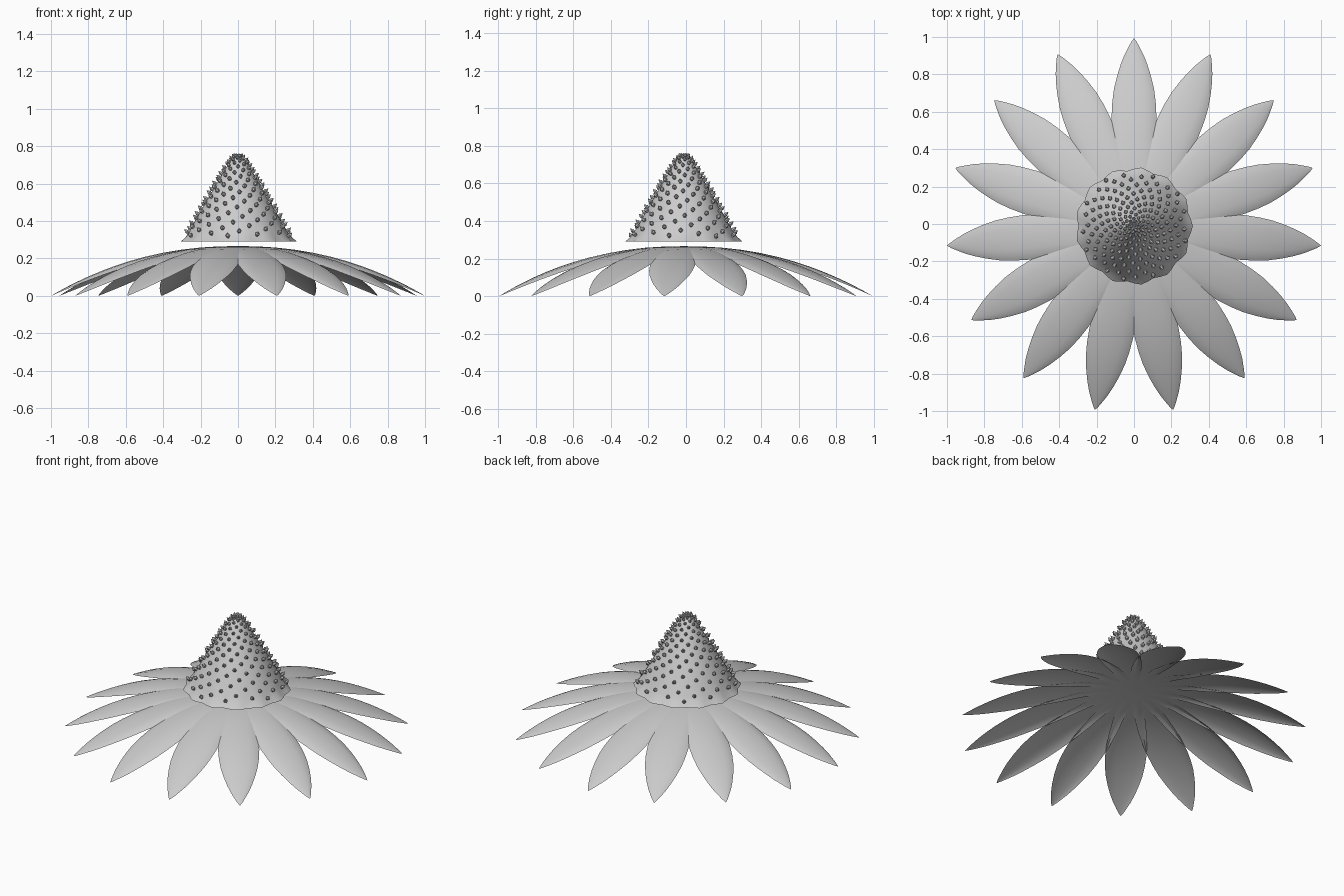
import bpy, bmesh, math
from mathutils import Vector, Matrix

if "Cube" in bpy.data.objects:
    bpy.data.objects.remove(bpy.data.objects["Cube"])

R = 1.0055          # petal reach
SHIFT_Y = -0.011    # odd petal count: recentre the bounding box
grey = bpy.data.materials.new("plain_grey")
grey.diffuse_color = (0.6, 0.6, 0.6, 1)
grey.use_nodes = True
grey.node_tree.nodes["Principled BSDF"].inputs["Base Color"].default_value = grey.diffuse_color


def finish(bm, name, smooth=None):
    mesh = bpy.data.meshes.new(name)
    bm.to_mesh(mesh)
    bm.free()
    mesh.materials.append(grey)
    ob = bpy.data.objects.new(name, mesh)
    ob.location.y = SHIFT_Y
    bpy.context.collection.objects.link(ob)
    if smooth:
        bpy.ops.object.select_all(action='DESELECT')
        ob.select_set(True)
        bpy.context.view_layer.objects.active = ob
        bpy.ops.object.shade_smooth_by_angle(angle=math.radians(smooth))
    return ob


# Petals: pointed drooping sheets with rolled-down edges
OUTLINE = [(0, .012), (.1, .045), (.2, .073), (.3, .094), (.4, .109),
           (.5, .118), (.58, .120), (.66, .116), (.73, .107), (.8, .090),
           (.86, .071), (.91, .051), (.955, .028), (.98, .014), (1, 0)]
COLS = [-1, -.9, -.75, -.5, 0, .5, .75, .9, 1]


def make_petal(index, count):
    bm = bmesh.new()
    rows = []
    for r, w in OUTLINE:
        z = 0.266 * (1 - r ** 2.2)
        roll = 0.19 * w * min(1, r / 0.42) ** 2
        rows.append([bm.verts.new((t * w, r * R, z - roll * abs(t) ** 3)) for t in COLS])
    for a, b in zip(rows, rows[1:]):
        for i in range(len(COLS) - 1):
            bm.faces.new((a[i], a[i + 1], b[i + 1], b[i]))
    bmesh.ops.remove_doubles(bm, verts=bm.verts, dist=0.0005)
    ob = finish(bm, f"petal_{index + 1}", 60)
    ob.rotation_euler.z = 2 * math.pi * index / count


for k in range(15):
    make_petal(k, 15)

# Cone: lathed profile with a scalloped bottom rim
PROFILE = [(.306, .290), (.281, .315), (.262, .345), (.236, .39), (.205, .445),
           (.170, .505), (.132, .57), (.094, .635), (.060, .692),
           (.036, .727), (.018, .743)]
SEG = 52
BUMPS = 13


def cone_point(r):
    """Height and outward slope of the cone at radius r."""
    for (r0, z0), (r1, z1) in zip(PROFILE, PROFILE[1:]):
        if r >= r1:
            break
    f = min(1, max(0, (r0 - r) / (r0 - r1)))
    return z0 + f * (z1 - z0), (z1 - z0) / (r0 - r1)


bm = bmesh.new()
rings = []
for j, (r, z) in enumerate(PROFILE):
    wave = (0.009, 0.005, 0.002)[j] if j < 3 else 0
    ring = []
    for i in range(SEG):
        a = 2 * math.pi * i / SEG
        rr = r + wave * math.cos(BUMPS * a)
        ring.append(bm.verts.new((rr * math.cos(a), rr * math.sin(a), z)))
    rings.append(ring)
for a, b in zip(rings, rings[1:]):
    for i in range(SEG):
        n = (i + 1) % SEG
        bm.faces.new((a[i], a[n], b[n], b[i]))
top = bm.verts.new((0, 0, .748))
for i in range(SEG):
    bm.faces.new((rings[-1][i], rings[-1][(i + 1) % SEG], top))
bm.faces.new(rings[0][::-1])
finish(bm, "seed_cone", 50)

# Spikes: faceted buds in a sunflower spiral over the cone
COUNT = 195
GOLDEN = math.pi * (3 - math.sqrt(5))
bm = bmesh.new()
for k in range(COUNT):
    r = 0.284 * ((k + 0.5) / COUNT) ** 0.9
    a = k * GOLDEN
    z, slope = cone_point(r)
    radial = Vector((math.cos(a), math.sin(a), 0))
    normal = (radial * slope + Vector((0, 0, 1.5))).normalized()
    s = 0.7 + 0.3 * min(1, r / 0.12)
    rot = normal.to_track_quat('Z', 'Y').to_matrix().to_4x4()
    mat = Matrix.Translation(radial * r + Vector((0, 0, z))) @ rot @ Matrix.Scale(s, 4)
    rings = [[bm.verts.new(mat @ Vector((w * math.cos(i * math.tau / 6),
                                         w * math.sin(i * math.tau / 6), h)))
              for i in range(6)] for w, h in ((.007, -.004), (.012, .011))]
    tip = bm.verts.new(mat @ Vector((0, 0, .030)))
    for i in range(6):
        n = (i + 1) % 6
        bm.faces.new((rings[0][i], rings[0][n], rings[1][n], rings[1][i]))
        bm.faces.new((rings[1][i], rings[1][n], tip))
finish(bm, "seed_spikes")
